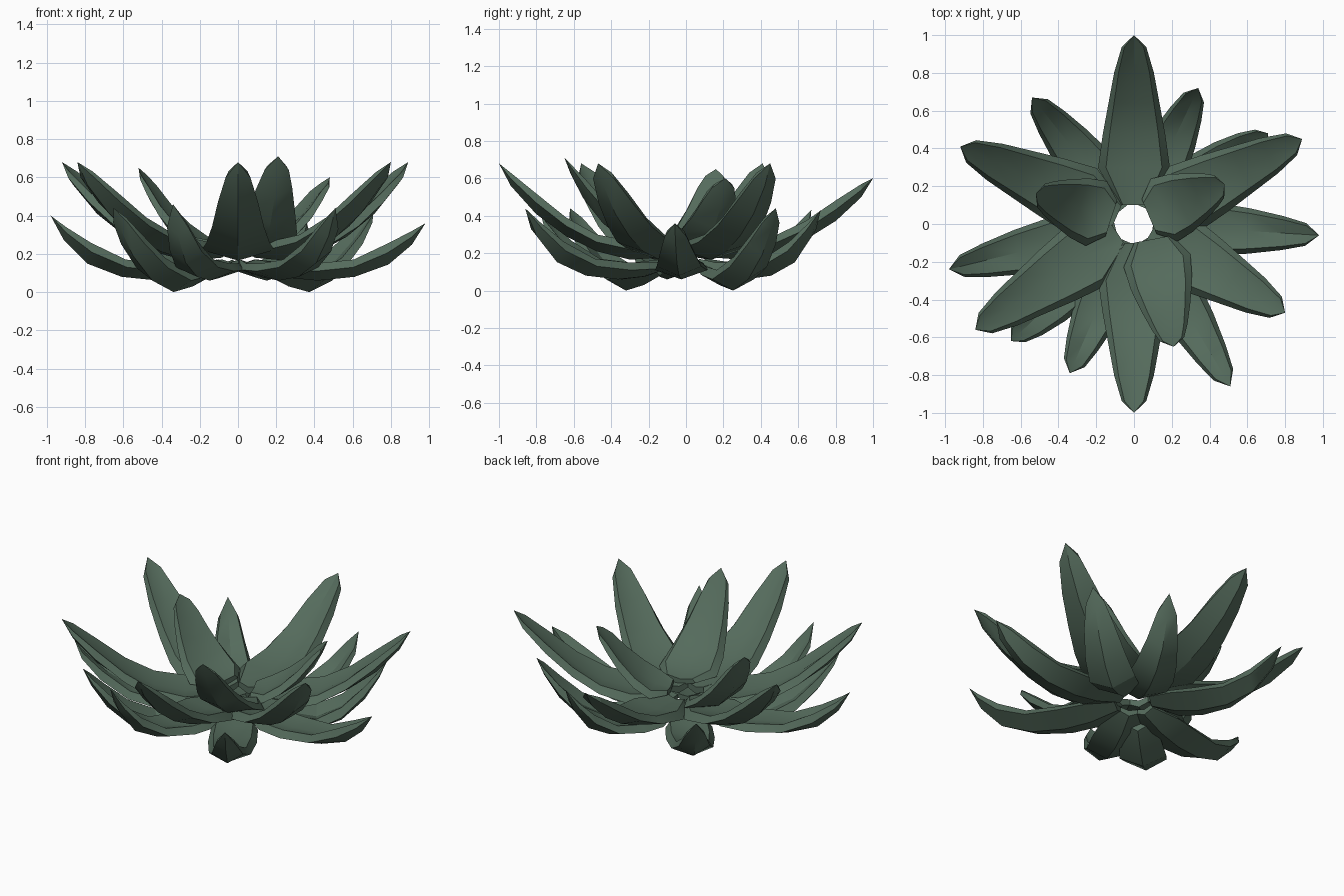
import bpy, bmesh, math
from mathutils import Vector

if "Cube" in bpy.data.objects:
    bpy.data.objects.remove(bpy.data.objects["Cube"])

mat = bpy.data.materials.new("leaf_green")
mat.diffuse_color = (0.09, 0.147, 0.107, 1)
mat.use_nodes = True
mat.node_tree.nodes["Principled BSDF"].inputs["Base Color"].default_value = mat.diffuse_color

# Leaf profiles: (fraction along leaf, keel z, rim z, half width); the tip closes to a point
UPPER = [(0, .18, .24, .075), (.22, .165, .265, .19), (.42, .21, .30, .165),
         (.60, .29, .39, .135), (.78, .41, .52, .105), (.93, .56, .63, .065)]
LOWER = [(0, .12, .17, .06), (.18, .075, .15, .135), (.36, .06, .15, .14),
         (.58, .08, .17, .12), (.78, .15, .26, .09), (.92, .28, .35, .06)]
UNDER = [(0, .08, .15, .06), (.18, .03, .13, .12), (.38, .00, .11, .135),
         (.60, .06, .18, .12), (.80, .19, .30, .09), (.93, .33, .39, .055)]
INNER = [(0, .22, .27, .10), (.20, .21, .29, .18), (.42, .26, .36, .165),
         (.64, .36, .47, .13), (.82, .49, .59, .095), (.93, .61, .66, .065)]


def leaf(name, profile, tip, base=None, full=.68):
    """full = tip height the profile was drawn for; heights are scaled to the real tip."""
    tip = Vector(tip)
    flat = Vector((tip.x, tip.y, 0))
    start = Vector((base[0], base[1], 0)) if base else flat.normalized() * 0.1
    run = flat - start
    side = Vector((-run.y, run.x, 0)).normalized()
    z0 = profile[0][1]
    k = (tip.z - z0) / (full - z0)
    bm = bmesh.new()
    rings = []
    for s, keel, rim, w in profile:
        c = start + run * s
        deep = rim - keel
        if keel > z0:
            keel = z0 + (keel - z0) * k
        rim = keel + deep
        if rim > tip.z - .03:
            rim = tip.z - .03
        mid = keel + (rim - keel) * 0.55
        dish = rim - (rim - keel) * 0.28
        section = [(0, keel), (w, mid), (.78 * w, rim), (0, dish), (-.78 * w, rim), (-w, mid)]
        rings.append([bm.verts.new(c + side * u + Vector((0, 0, z))) for u, z in section])
    for a, b in zip(rings, rings[1:]):
        for i in range(6):
            j = (i + 1) % 6
            bm.faces.new((a[i], a[j], b[j], b[i]))
    point = bm.verts.new(tip)
    for i in range(6):
        bm.faces.new((rings[-1][i], rings[-1][(i + 1) % 6], point))
    bm.faces.new(rings[0])
    bmesh.ops.recalc_face_normals(bm, faces=bm.faces[:])
    mesh = bpy.data.meshes.new(name)
    bm.to_mesh(mesh)
    bm.free()
    mesh.materials.append(mat)
    ob = bpy.data.objects.new(name, mesh)
    bpy.context.collection.objects.link(ob)
    bpy.context.view_layer.objects.active = ob
    bpy.ops.object.select_all(action='DESELECT')
    ob.select_set(True)
    bpy.ops.object.shade_smooth_by_angle(angle=math.radians(30))


# Large upper ring
for i, t in enumerate([(0, 1, .6), (.89, .45, .68), (.80, -.47, .68),
                       (0, -1, .68), (-.84, -.56, .68), (-.92, .41, .68)]):
    leaf(f"upper_leaf_{i + 1}", UPPER, t)

# Lower ring
for i, t in enumerate([(.34, .72, .43), (.98, -.06, .36), (.51, -.86, .44),
                       (-.34, -.79, .46), (-.98, -.24, .40), (-.54, .67, .43)]):
    leaf(f"lower_leaf_{i + 1}", LOWER, t, full=.42)

# Lowest pair
for i, t in enumerate([(-.65, -.62, .44), (.71, .48, .44)]):
    leaf(f"bottom_leaf_{i + 1}", UNDER, t, Vector(t[:2]).normalized() * 0.2, .44)

# Upright centre leaves
for i, (t, b) in enumerate([((.21, -.65, .71), (.10, -.08)),
                            ((.48, .21, .60), (.08, .04)),
                            ((-.52, .16, .65), (-.12, .03))]):
    leaf(f"centre_leaf_{i + 1}", INNER, t, b, .71)
